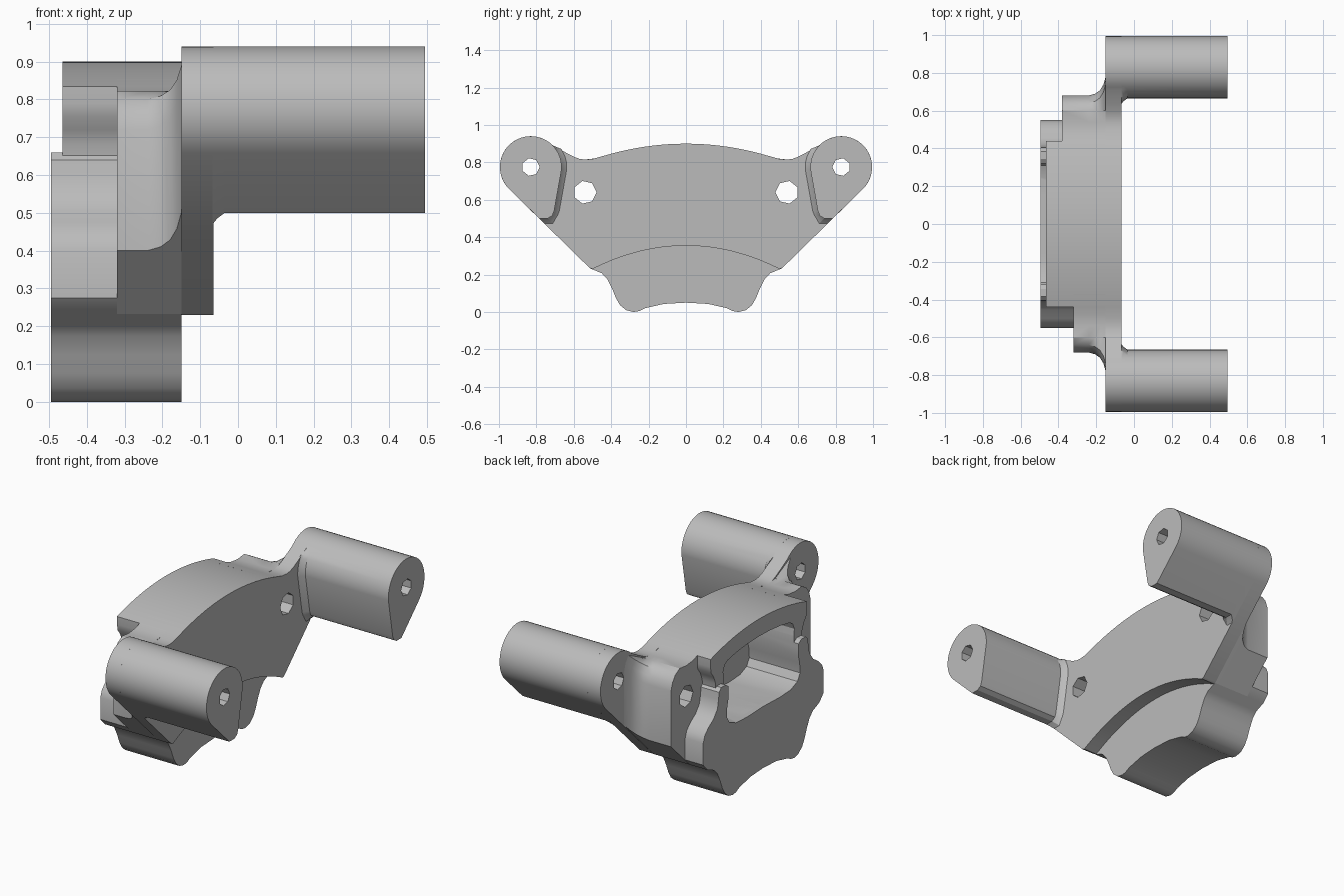
import bpy, bmesh
from math import sin, cos, radians

if "Cube" in bpy.data.objects:
    bpy.data.objects.remove(bpy.data.objects["Cube"])

grey = bpy.data.materials.new("light_grey")
grey.use_nodes = True
grey.diffuse_color = (0.5, 0.5, 0.5, 1)
grey.node_tree.nodes["Principled BSDF"].inputs["Base Color"].default_value = (0.5, 0.5, 0.5, 1)


def loft(name, sections):
    """Solid through (x, outline) sections; outlines are (y, z) lists of equal length."""
    bm = bmesh.new()
    rings = [[bm.verts.new((x, y, z)) for y, z in pts] for x, pts in sections]
    n = len(rings[0])
    for a, b in zip(rings, rings[1:]):
        for i in range(n):
            j = (i + 1) % n
            bm.faces.new((a[i], a[j], b[j], b[i]))
    caps = [bm.faces.new(rings[0]), bm.faces.new(rings[-1])]
    bmesh.ops.recalc_face_normals(bm, faces=bm.faces)
    bmesh.ops.triangulate(bm, faces=caps)
    mesh = bpy.data.meshes.new(name)
    bm.to_mesh(mesh)
    bm.free()
    mesh.materials.append(grey)
    obj = bpy.data.objects.new(name, mesh)
    bpy.context.collection.objects.link(obj)
    return obj


def prism(name, pts, x0, x1):
    return loft(name, [(x0, pts), (x1, pts)])


def mirrored(half):
    """Close a right-hand half outline that runs from bottom to top."""
    return half + [(-y, z) for y, z in reversed(half) if y > 0]


def flip(pts, s):
    return [(s * y, z) for y, z in pts]


def arc(cy, cz, r, a0, a1, n):
    angles = [radians(a0 + (a1 - a0) * i / n) for i in range(n + 1)]
    return [(cy + r * cos(a), cz + r * sin(a)) for a in angles]


def cut(obj, cutter):
    mod = obj.modifiers.new("cut", "BOOLEAN")
    mod.operation = "DIFFERENCE"
    mod.solver = "EXACT"
    mod.object = cutter
    bpy.context.view_layer.objects.active = obj
    bpy.ops.object.modifier_apply(modifier=mod.name)


def top_z(y):
    return 0.9 - 0.336 * y * y


def top_arc(y0, n):
    return [(y0 * (1 - i / n), top_z(y0 * (1 - i / n))) for i in range(n + 1)]


ARM = (0.83, 0.775)
BOLT = (0.54, 0.64)
R = 0.165
parts = []

# Back plate with round shoulders and a curved lower edge
under = [(0.5 * i / 8, 0.355 - 0.5 * (0.5 * i / 8) ** 2) for i in range(9)]
dip = [(0.71, 0.89), (0.64, 0.851), (0.6, 0.83), (0.57, 0.819), (0.54, 0.815), (0.5, 0.818)]
plate = prism("back_plate", mirrored(under + [(0.515, 0.235)] + arc(*ARM, R, -45, 130, 22)
                                     + dip + top_arc(0.44, 10)), -0.15, -0.065)
parts.append(plate)

# Lower body with two feet and side lobes
lower = [(0, 0.05), (0.12, 0.043), (0.22, 0.02), (0.25, 0.005), (0.28, 0), (0.32, 0.01),
         (0.353, 0.037), (0.375, 0.075), (0.395, 0.125), (0.42, 0.175), (0.45, 0.207),
         (0.51, 0.232), (0.55, 0.275), (0.55, 0.4), (0.535, 0.44), (0.5, 0.475), (0.455, 0.505),
         (0.42, 0.55), (0.41, 0.6), (0.405, 0.64), (0.385, 0.66), (0.345, 0.66), (0.315, 0.64)]
body = prism("lower_body", mirrored(lower), -0.495, -0.15)

# Upper rim arching over the pocket
rim_side = [(0, 0.3), (0.35, 0.3), (0.39, 0.5), (0.39, 0.62), (0.395, 0.68), (0.41, 0.72),
            (0.435, 0.755), (0.44, 0.79)]
rim = prism("upper_rim", mirrored(rim_side + top_arc(0.44, 10)), -0.465, -0.15)
parts += [body, rim]

# Pocket opening to the -x side
pocket = prism("pocket_cutter", mirrored(
    [(0, 0.405), (0.15, 0.4), (0.25, 0.405), (0.31, 0.43), (0.335, 0.47), (0.33, 0.53),
     (0.32, 0.57), (0.32, 0.68), (0.325, 0.72), (0.31, 0.755), (0.28, 0.772), (0.2, 0.787),
     (0.1, 0.797), (0, 0.8)]), -0.7, -0.17)
cut(body, pocket)
cut(rim, pocket)
cutters = [pocket]


# Mounting ears flaring into the shoulders
def ear_outline(w):
    rise = 0.9 * (w - 0.68)
    return [(0.37, 0.3), (0.51, 0.232), (w, w - 0.28), (w, 0.72 + rise), (w - 0.015, 0.765 + rise),
            (w - 0.04, 0.8 + rise), (0.6, 0.822), (0.54, 0.815), (0.48, 0.822), (0.44, 0.835),
            (0.37, top_z(0.37))]


# Arms: round-topped posts with a small flare at the plate
def arm_outline(flare):
    pts = [(y - flare * (y < 0.71), z) for y, z in arc(*ARM, R, -45, 185, 28)]
    return pts + [(0.705 - flare, 0.54), (0.715 - flare, 0.515), (0.74 - flare, 0.5 - flare),
                  (0.785 - flare, 0.5 - flare)]


for side, s, ear_x in (("left", 1, -0.38), ("right", -1, -0.32)):
    steps = [(ear_x, 0.68), (-0.24, 0.68), (-0.205, 0.69), (-0.18, 0.708), (-0.162, 0.738),
             (-0.15, 0.78)]
    ear = loft(side + "_ear", [(x, flip(ear_outline(w), s)) for x, w in steps])
    arm = loft(side + "_arm", [(x, flip(arm_outline(f), s)) for x, f in
                               ((-0.067, 0.03), (-0.055, 0.015), (-0.035, 0), (0.495, 0))])
    bolt = prism(side + "_bolt_cutter", flip(arc(*BOLT, 0.062, 26, 334.57, 6), s), -0.7, 0.2)
    bore = prism(side + "_bore_cutter", flip(arc(*ARM, 0.048, 26, 334.57, 6), s), -0.7, 0.7)
    cut(ear, bolt)
    cut(plate, bolt)
    cut(plate, bore)
    cut(arm, bore)
    parts += [ear, arm]
    cutters += [bolt, bore]

for c in cutters:
    bpy.data.objects.remove(c)

# Smooth curved walls, keep edges sharp
bpy.ops.object.select_all(action="DESELECT")
for p in parts:
    p.select_set(True)
bpy.context.view_layer.objects.active = plate
bpy.ops.object.shade_smooth_by_angle(angle=radians(30))
